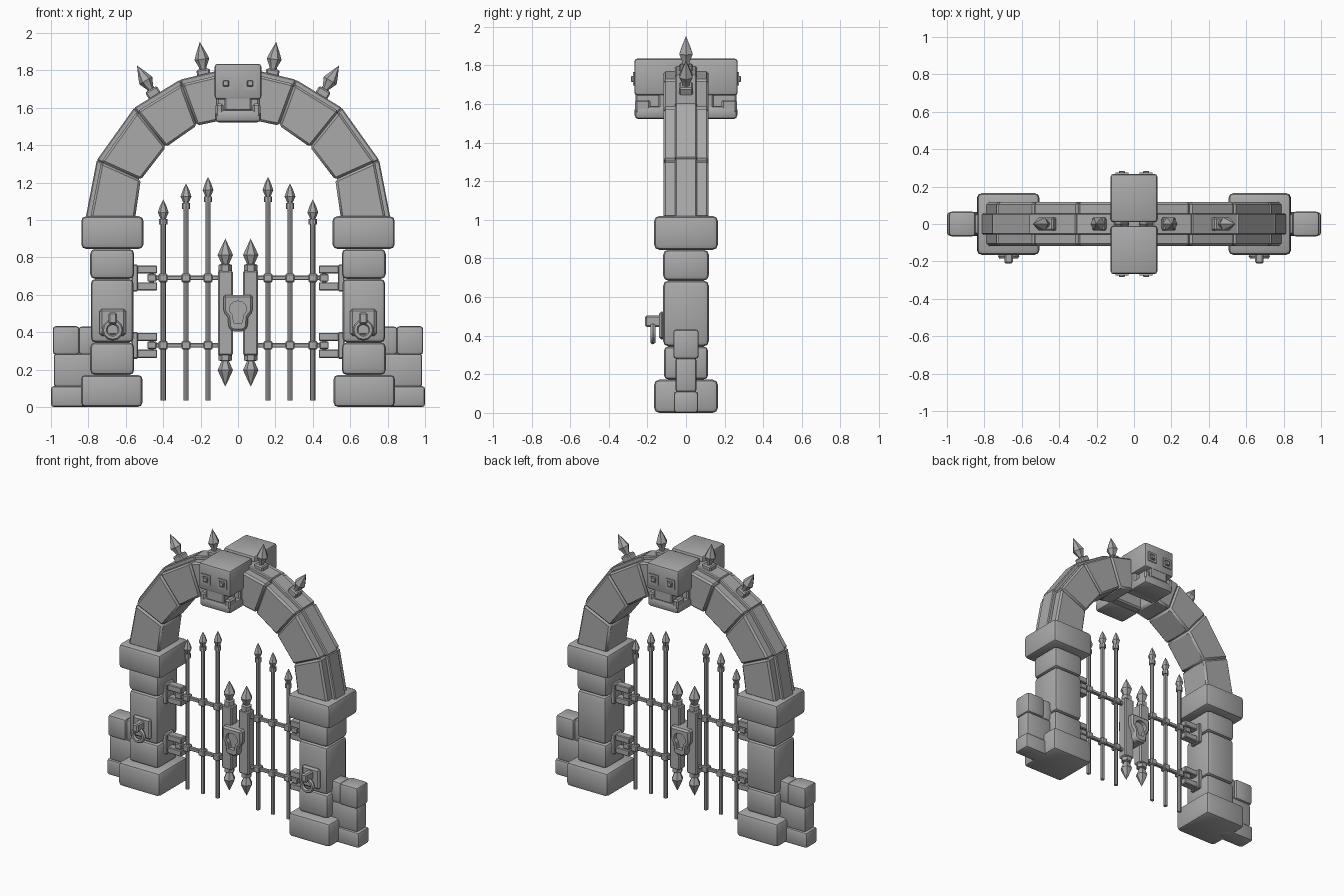
import bpy, bmesh, math
from mathutils import Vector, Matrix

if "Cube" in bpy.data.objects:
    bpy.data.objects.remove(bpy.data.objects["Cube"])

stone = bpy.data.materials.new("grey_stone")
stone.diffuse_color = (0.4, 0.4, 0.4, 1)
stone.use_nodes = True
stone.node_tree.nodes["Principled BSDF"].inputs["Base Color"].default_value = stone.diffuse_color


def finish(name, bm, bevel=0.0, segs=2):
    """Bevel the sharp edges, then store the mesh as an object."""
    bmesh.ops.recalc_face_normals(bm, faces=bm.faces)
    if bevel:
        edges = [e for e in bm.edges if e.calc_face_angle(0) > 0.6]
        bmesh.ops.bevel(bm, geom=edges, offset=bevel, segments=segs,
                        profile=0.5, affect='EDGES', clamp_overlap=True)
    me = bpy.data.meshes.new(name)
    bm.to_mesh(me)
    bm.free()
    me.materials.append(stone)
    ob = bpy.data.objects.new(name, me)
    bpy.context.collection.objects.link(ob)
    return ob


def box(name, x, y, z, bevel=0.0, segs=2):
    """Box from (min, max) ranges."""
    bm = bmesh.new()
    bmesh.ops.create_cube(bm, size=1)
    for v in bm.verts:
        v.co = Vector([(r[0] + r[1]) / 2 + c * (r[1] - r[0]) for c, r in zip(v.co, (x, y, z))])
    return finish(name, bm, bevel, segs)


def prism(name, pts, y0, y1, bevel=0.0, segs=1):
    """Extrude an x-z outline along y."""
    bm = bmesh.new()
    a = [bm.verts.new((x, y0, z)) for x, z in pts]
    b = [bm.verts.new((x, y1, z)) for x, z in pts]
    bm.faces.new(a)
    bm.faces.new(b[::-1])
    for i in range(len(pts)):
        j = (i + 1) % len(pts)
        bm.faces.new((a[i], a[j], b[j], b[i]))
    return finish(name, bm, bevel, segs)


def lathe(name, prof, sides, matrix):
    """Turn a (radius, height) profile round z, then place it."""
    bm = bmesh.new()
    rings = [[bm.verts.new((r * math.cos(2 * math.pi * k / sides),
                            r * math.sin(2 * math.pi * k / sides), h)) for k in range(sides)]
             for r, h in prof]
    for a, b in zip(rings, rings[1:]):
        for k in range(sides):
            j = (k + 1) % sides
            bm.faces.new((a[k], a[j], b[j], b[k]))
    bm.faces.new(rings[0][::-1])
    bm.faces.new(rings[-1])
    bmesh.ops.remove_doubles(bm, verts=bm.verts, dist=1e-5)
    bm.transform(matrix)
    return finish(name, bm)


def at(x, y, z, tilt=0.0):
    return Matrix.Translation((x, y, z)) @ Matrix.Rotation(tilt, 4, 'Y')


def span(s, a, b):
    return tuple(sorted((s * a, s * b)))


# Arch outline: outer and inner joint points of the right half
OUT = [(0.815, 1.01), (0.755, 1.32), (0.555, 1.60), (0.31, 1.75), (0.10, 1.80)]
INN = [(0.55, 1.01), (0.52, 1.215), (0.385, 1.39), (0.22, 1.505), (0.10, 1.53)]


def toward(p, q, d):
    p, q = Vector(p), Vector(q)
    return tuple(p + (q - p).normalized() * d)


for s, side in ((-1, "left"), (1, "right")):
    # Pillar
    for part, x0, x1, y, z0, z1 in (
            ("base", 0.51, 0.84, 0.165, 0.0, 0.172), ("lower_block", 0.555, 0.79, 0.115, 0.172, 0.345),
            ("shaft", 0.558, 0.787, 0.118, 0.345, 0.685), ("upper_block", 0.555, 0.79, 0.118, 0.685, 0.845),
            ("capital", 0.505, 0.838, 0.165, 0.845, 1.02)):
        box(f"{side}_pillar_{part}", span(s, x0, x1), (-y, y), (z0, z1), 0.026)
    # Low side wall
    for part, x0, x1, y, z0, z1 in (
            ("foot", 0.76, 1.0, 0.063, 0.0, 0.112), ("middle", 0.76, 0.985, 0.055, 0.108, 0.285),
            ("inner_top", 0.76, 0.852, 0.055, 0.28, 0.43), ("outer_top", 0.848, 0.99, 0.066, 0.28, 0.432)):
        box(f"{side}_wall_{part}", span(s, x0, x1), (-y, y), (z0, z1), 0.016)
    # Arch stones and the raised outer trim
    for i in range(4):
        o0, o1, n0, n1 = OUT[i], OUT[i + 1], INN[i], INN[i + 1]
        quad = [toward(o0, n0, 0.025), toward(o1, n1, 0.025), n1, n0]
        prism(f"{side}_arch_stone_{i}", [(s * x, z) for x, z in quad], -0.117, 0.117, 0.012)
        quad = [o0, o1, toward(o1, n1, 0.1), toward(o0, n0, 0.1)]
        prism(f"{side}_arch_trim_{i}", [(s * x, z) for x, z in quad], -0.056, 0.056, 0.006)
    # Spikes on the arch
    for n, (x, z, tilt) in enumerate(((0.183, 1.775, 0.12), (0.45, 1.672, 0.53))):
        m = at(s * x, 0, z, s * tilt)
        b = box(f"{side}_spike_{n}_foot", (-0.036, 0.036), (-0.036, 0.036), (-0.02, 0.032), 0.008, 1)
        b.data.transform(m)
        lathe(f"{side}_spike_{n}", [(0.02, 0.03), (0.02, 0.042), (0.04, 0.085), (0.024, 0.125), (0.0, 0.178)], 6, m)
    # Gate bars with pointed heads
    for n, (x, tip) in enumerate(((0.16, 1.23), (0.278, 1.195), (0.40, 1.11))):
        lathe(f"{side}_gate_bar_{n}", [(0.014, 0.035), (0.014, tip - 0.12)], 8, at(s * x, 0, 0))
        lathe(f"{side}_bar_collar_{n}", [(0.022, tip - 0.135), (0.022, tip - 0.105)], 8, at(s * x, 0, 0))
        lathe(f"{side}_bar_head_{n}", [(0.013, tip - 0.106), (0.029, tip - 0.07), (0.017, tip - 0.035),
                                       (0.0, tip)], 6, at(s * x, 0, 0))
    # Rails, clamps and hinges
    for n, z in enumerate((0.33, 0.69)):
        box(f"{side}_rail_{n}", span(s, 0.07, 0.48), (-0.012, 0.012), (z - 0.012, z + 0.012), 0.004, 1)
        for k, x in enumerate((0.16, 0.278, 0.40)):
            box(f"{side}_clamp_{n}_{k}", span(s, x - 0.024, x + 0.024), (-0.024, 0.024),
                (z - 0.023, z + 0.023), 0.006, 1)
        box(f"{side}_rail_end_{n}", span(s, 0.435, 0.485), (-0.022, 0.022), (z - 0.02, z + 0.02), 0.005, 1)
        lathe(f"{side}_hinge_pin_{n}", [(0.012, z - 0.06), (0.012, z + 0.06)], 8, at(s * 0.46, 0, 0))
        for k, h in enumerate((-0.045, 0.045)):
            box(f"{side}_hinge_arm_{n}_{k}", span(s, 0.432, 0.57), (-0.027, 0.027),
                (z + h - 0.022, z + h + 0.022), 0.005, 1)
        box(f"{side}_hinge_plate_{n}", span(s, 0.535, 0.57), (-0.045, 0.045), (z - 0.072, z + 0.072), 0.006, 1)
    # Middle gate post
    box(f"{side}_gate_post", span(s, 0.028, 0.107), (-0.035, 0.035), (0.275, 0.73), 0.008, 1)
    for z, d, end in ((0.725, 1, "top"), (0.285, -1, "bottom")):
        lathe(f"{side}_post_{end}_point", [(0.036, z), (0.036, z + d * 0.035), (0.02, z + d * 0.04),
                                           (0.041, z + d * 0.088), (0.022, z + d * 0.13), (0.0, z + d * 0.175)],
              6, at(s * 0.068, 0, 0))
    # Knocker: plate, boss and hanging ring
    c = s * 0.67
    box(f"{side}_knocker_plate", (c - 0.07, c + 0.07), (-0.14, -0.11), (0.38, 0.525), 0.012, 1)
    box(f"{side}_knocker_boss", (c - 0.022, c + 0.022), (-0.212, -0.13), (0.445, 0.505), 0.008, 1)
    bpy.ops.mesh.primitive_torus_add(location=(c, -0.172, 0.412), rotation=(math.pi / 2, 0, math.pi / 2 * 0),
                                     major_radius=0.042, minor_radius=0.015, major_segments=12, minor_segments=6)
    ring = bpy.context.object
    ring.name = f"{side}_knocker_ring"
    ring.data.materials.append(stone)

# Lock with a keyhole recess on both sides
shield = [(-0.078, 0.60), (-0.078, 0.51), (-0.055, 0.48), (-0.05, 0.42), (-0.025, 0.405),
          (0.025, 0.405), (0.05, 0.42), (0.055, 0.48), (0.078, 0.51), (0.078, 0.60)]
lock = prism("lock", shield, -0.075, 0.075, 0.012)
hole = [(0.046 * math.cos(math.radians(a)), 0.525 + 0.042 * math.sin(math.radians(a)))
        for a in range(-50, 231, 28)] + [(-0.022, 0.45), (0.022, 0.45)]
for y in (-0.075, 0.075):
    cut = prism("keyhole_cutter", hole, y - 0.03, y + 0.03)
    cut.hide_render = True
    cut.hide_set(True)
    mod = lock.modifiers.new("keyhole", 'BOOLEAN')
    mod.operation = 'DIFFERENCE'
    mod.object = cut

# Carved heads on the front and back of the arch crown
for s, side in ((-1, "front"), (1, "back")):
    box(f"{side}_head", (-0.125, 0.125), span(s, 0.01, 0.268), (1.645, 1.835), 0.016)
    box(f"{side}_snout", (-0.072, 0.072), span(s, 0.10, 0.262), (1.582, 1.67), 0.008, 1)
    box(f"{side}_head_neck", (-0.115, 0.115), span(s, 0.05, 0.145), (1.53, 1.67), 0.01, 1)
    box(f"{side}_jaw", (-0.122, 0.122), span(s, 0.10, 0.266), (1.522, 1.59), 0.02)
    for t, where in ((-1, "left"), (1, "right")):
        box(f"{side}_{where}_tusk", span(t, 0.078, 0.12), span(s, 0.185, 0.264), (1.55, 1.622), 0.01, 1)
        x = t * 0.065
        # Eye: square frame with a raised pupil
        for k, (dx, dz, w, h) in enumerate(((0, 0.028, 0.035, 0.007), (0, -0.028, 0.035, 0.007),
                                            (0.028, 0, 0.007, 0.035), (-0.028, 0, 0.007, 0.035))):
            box(f"{side}_{where}_eye_rim_{k}", (x + dx - w, x + dx + w), span(s, 0.26, 0.275),
                (1.73 + dz - h, 1.73 + dz + h))
        box(f"{side}_{where}_pupil", (x - 0.016, x + 0.016), span(s, 0.26, 0.284), (1.714, 1.746), 0.004, 1)

# Smooth shading with sharp edges kept
for ob in bpy.context.scene.objects:
    ob.select_set(not ob.hide_render)
    if not ob.hide_render:
        bpy.context.view_layer.objects.active = ob
bpy.ops.object.shade_smooth_by_angle(angle=math.radians(35))
